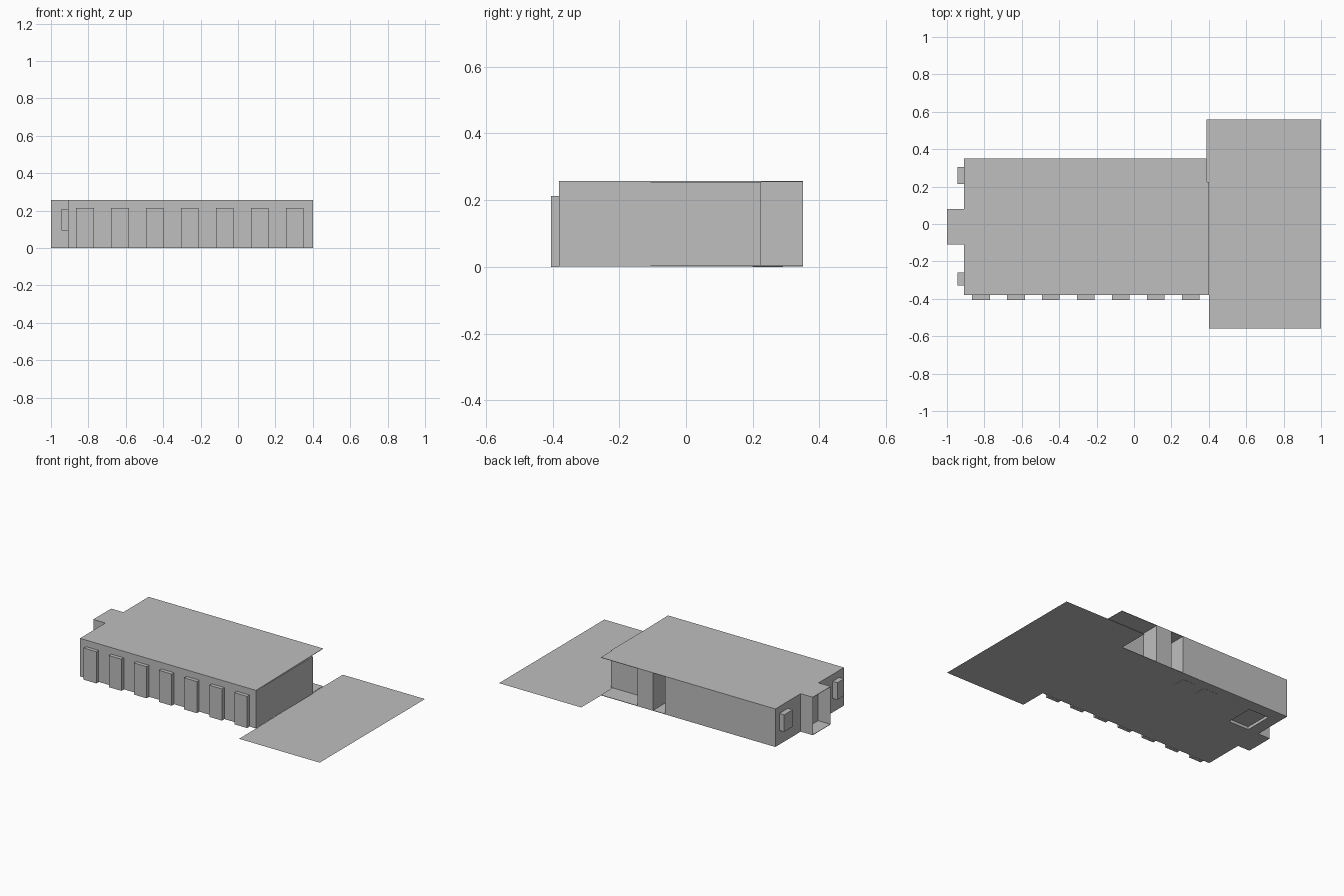
import bpy, bmesh

cube = bpy.data.objects.get("Cube")
if cube:
    bpy.data.objects.remove(cube, do_unlink=True)

grey = bpy.data.materials.new("plain grey")
grey.use_nodes = True
COLOUR = (0.52, 0.52, 0.52, 1)
grey.diffuse_color = COLOUR
for node in grey.node_tree.nodes:
    if node.type == 'BSDF_PRINCIPLED':
        node.inputs["Base Color"].default_value = COLOUR


def prism(name, outline, z0, z1):
    """Extrude a plan outline from z0 to z1 (a single face if they are equal)."""
    bm = bmesh.new()
    face = bm.faces.new([bm.verts.new((x, y, z0)) for x, y in outline])
    if z1 > z0:
        top = bmesh.ops.extrude_face_region(bm, geom=[face])["geom"]
        verts = [v for v in top if isinstance(v, bmesh.types.BMVert)]
        bmesh.ops.translate(bm, verts=verts, vec=(0, 0, z1 - z0))
        bmesh.ops.recalc_face_normals(bm, faces=bm.faces)
    mesh = bpy.data.meshes.new(name)
    bm.to_mesh(mesh)
    bm.free()
    mesh.materials.append(grey)
    obj = bpy.data.objects.new(name, mesh)
    bpy.context.collection.objects.link(obj)
    return obj


def box(name, x0, x1, y0, y1, z0, z1):
    return prism(name, [(x0, y0), (x1, y0), (x1, y1), (x0, y1)], z0, z1)


# Main dimensions
WEST, EAST, FRONT, BACK = -0.91, 0.40, -0.38, 0.35
PORCH_X, PORCH_Y0, PORCH_Y1 = -1.0, -0.11, 0.08
RECESS_Y, RECESS_X = 0.225, -0.09
FLOOR, CEILING, TOP = 0.004, 0.254, 0.257

# Floor and roof slabs share one plan, with the porch at the west end
plan = [(WEST, FRONT), (EAST, FRONT), (EAST - 0.012, BACK), (WEST, BACK),
        (WEST, PORCH_Y1), (PORCH_X, PORCH_Y1), (PORCH_X, PORCH_Y0), (WEST, PORCH_Y0)]
floor = prism("floor_slab", plan, 0.001, FLOOR)
prism("roof_slab", plan, CEILING, TOP)

# Walls, stepped in at the back corner entrance
body = prism("main_walls", [(WEST, FRONT), (EAST, FRONT), (EAST, RECESS_Y),
                            (RECESS_X, RECESS_Y), (RECESS_X, BACK), (WEST, BACK)],
             FLOOR, CEILING)
box("entrance_pier", 0.0, 0.115, RECESS_Y, BACK, FLOOR, CEILING)

# Porch, open to the west between two thin side walls
for name, y in (("porch_front_wall", PORCH_Y0), ("porch_back_wall", PORCH_Y1 - 0.004)):
    box(name, PORCH_X, WEST, y, y + 0.004, FLOOR, CEILING)

# Row of projecting bays along the front
for i in range(7):
    x = -0.865 + i * 0.187
    box(f"front_bay_{i + 1}", x, x + 0.094, -0.405, FRONT, 0.0, 0.213)

# Two raised window boxes on the west end
for name, y0, y1 in (("west_window_back", 0.215, 0.305), ("west_window_front", -0.33, -0.26)):
    box(name, -0.945, WEST, y0, y1, 0.095, 0.21)

# Shallow well in the underside
well = box("well_cutter", -0.83, -0.68, 0.08, 0.27, -0.02, 0.02)
well.hide_render = True
well.hide_viewport = True
for obj in (floor, body):
    cut = obj.modifiers.new("well", 'BOOLEAN')
    cut.operation = 'DIFFERENCE'
    cut.object = well
    cut.solver = 'EXACT'

# Two thin pads below the floor
for name, x in (("pad_west", -0.41), ("pad_east", -0.245)):
    box(name, x, x + 0.103, 0.2, 0.29, 0.0, 0.001)

# Flat terrace sheet at the east end
prism("terrace", [(EAST, -0.56), (1.0, -0.56), (1.0, 0.56), (EAST - 0.012, 0.56),
                  (EAST - 0.012, BACK), (EAST, FRONT)], 0.0, 0.0)
